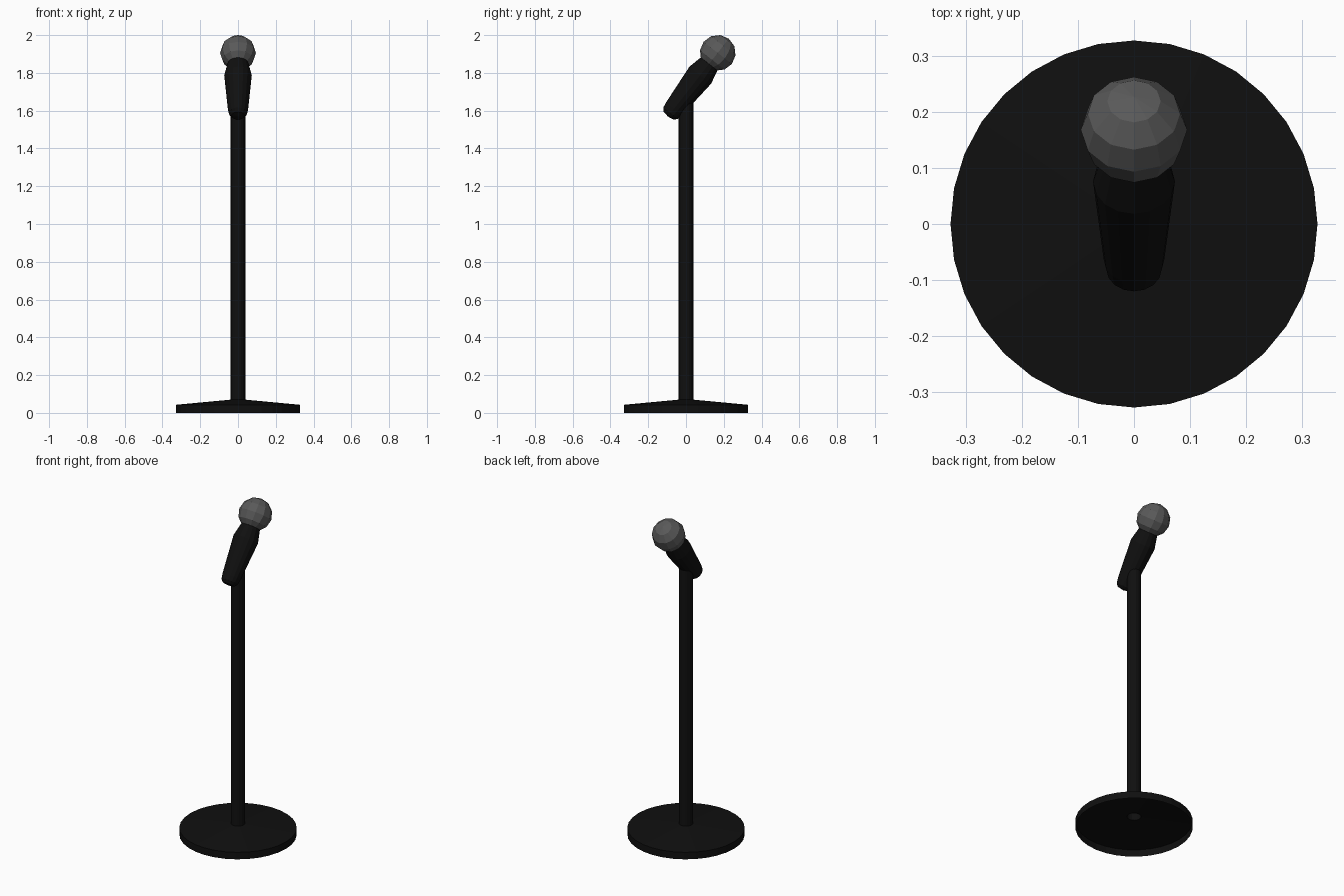
import bpy, bmesh, math
from mathutils import Matrix, Vector

if "Cube" in bpy.data.objects:
    bpy.data.objects.remove(bpy.data.objects["Cube"])


def material(name, value):
    m = bpy.data.materials.new(name)
    m.diffuse_color = (value, value, value, 1)
    m.use_nodes = True
    m.node_tree.nodes["Principled BSDF"].inputs["Base Color"].default_value = m.diffuse_color
    return m


black = material("black", 0.005)
grey = material("mesh_grey", 0.1)


def lathe(name, profile, sides, mat, matrix=Matrix(), smooth=None):
    """Spin (radius, height) points round local z; radius 0 closes to a point."""
    bm = bmesh.new()
    rings = []
    for r, z in profile:
        if r == 0:
            rings.append([bm.verts.new((0, 0, z))] * sides)
        else:
            rings.append([bm.verts.new((r * math.cos(2 * math.pi * i / sides),
                                        r * math.sin(2 * math.pi * i / sides), z))
                          for i in range(sides)])
    for a, b in zip(rings, rings[1:]):
        for i in range(sides):
            j = (i + 1) % sides
            quad = [a[i], a[j], b[j], b[i]]
            bm.faces.new(list(dict.fromkeys(quad)))
    mesh = bpy.data.meshes.new(name)
    bm.to_mesh(mesh)
    bm.free()
    mesh.materials.append(mat)
    ob = bpy.data.objects.new(name, mesh)
    bpy.context.collection.objects.link(ob)
    ob.matrix_world = matrix
    if smooth:
        bpy.ops.object.select_all(action='DESELECT')
        ob.select_set(True)
        bpy.context.view_layer.objects.active = ob
        bpy.ops.object.shade_smooth_by_angle(angle=math.radians(smooth))
    return ob


# Hollow base shell, open underneath, and the pole rising from it
lathe("base", [(0.327, 0), (0.327, 0.043), (0.039, 0.07)], 32, black)
lathe("pole", [(0.039, 0.068), (0.039, 1.66), (0, 1.66)], 16, black)

# Tilted microphone: local origin at the centre of the head
tilt = Matrix.Translation((0, 0.168, 1.906)) @ Matrix.Rotation(math.radians(-38), 4, 'X')

# Tapered handle with rounded tail
lathe("handle", [(0, -0.428), (0.034, -0.422), (0.049, -0.405), (0.054, -0.375),
                 (0.073, -0.15), (0.056, -0.075), (0, -0.06)], 16, black, tilt)

# Low-poly wire mesh head
R = 0.095
head = [(0 if k in (0, 6) else R * math.sin(math.pi * k / 6),
         -R * math.cos(math.pi * k / 6)) for k in range(7)]
lathe("head", head, 12, grey, tilt)
